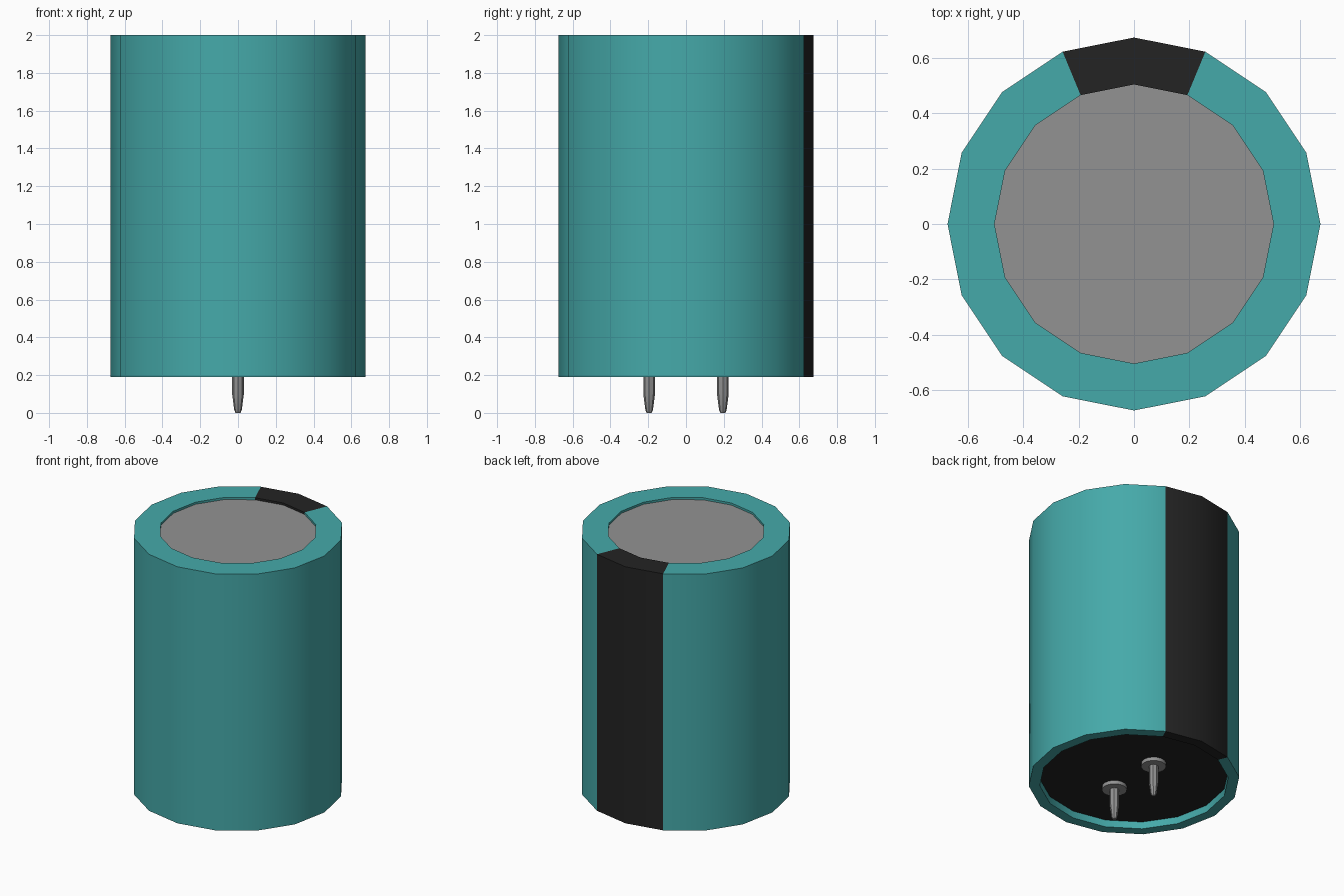
import bpy, bmesh, math

cube = bpy.data.objects.get("Cube")
if cube:
    bpy.data.objects.remove(cube, do_unlink=True)


def material(name, color):
    m = bpy.data.materials.new(name)
    m.use_nodes = True
    m.diffuse_color = (*color, 1)
    m.node_tree.nodes["Principled BSDF"].inputs["Base Color"].default_value = (*color, 1)
    return m


teal = material("teal sleeve", (0.06, 0.40, 0.40))
black = material("black", (0.017, 0.017, 0.017))
grey = material("grey metal", (0.29, 0.29, 0.29))


def lathe(name, profile, sides, mats, y=0, closed=False):
    """Revolve (radius, z) points about a vertical axis; open profiles get end caps."""
    bm = bmesh.new()
    rings = []
    for r, z in profile:
        angles = [math.tau * i / sides for i in range(sides)]
        rings.append([bm.verts.new((r * math.cos(a), y + r * math.sin(a), z)) for a in angles])
    pairs = list(zip(rings, rings[1:]))
    if closed:
        pairs.append((rings[-1], rings[0]))
    else:
        bm.faces.new(rings[0])
        bm.faces.new(rings[-1])
    for low, high in pairs:
        for i in range(sides):
            j = (i + 1) % sides
            bm.faces.new((low[i], low[j], high[j], high[i]))
    bmesh.ops.recalc_face_normals(bm, faces=bm.faces)
    mesh = bpy.data.meshes.new(name)
    bm.to_mesh(mesh)
    bm.free()
    obj = bpy.data.objects.new(name, mesh)
    bpy.context.collection.objects.link(obj)
    for m in mats:
        mesh.materials.append(m)
    bpy.ops.object.select_all(action="DESELECT")
    obj.select_set(True)
    bpy.context.view_layer.objects.active = obj
    bpy.ops.object.shade_smooth_by_angle(angle=math.radians(30))
    return obj


BOTTOM, TOP, SIDES = 0.19, 2.0, 16
PLATE, LID = 0.24, 1.985

# Sleeve with rolled-in rims, and a dark stripe down the back
sleeve = lathe("sleeve", [(0.605, PLATE), (0.605, BOTTOM), (0.675, BOTTOM),
                          (0.675, TOP), (0.505, TOP), (0.505, LID)],
               SIDES, [teal, black], closed=True)
for face in sleeve.data.polygons:
    c = face.center
    if abs(math.atan2(c.x, c.y)) < math.tau / SIDES:
        face.material_index = 1

# Metal lid and black base inside the rims
lathe("lid", [(0.505, LID - 0.02), (0.505, LID)], SIDES, [grey])
lathe("base", [(0.605, PLATE), (0.605, PLATE + 0.02)], SIDES, [black])

# Two tapered pins with collars
for side, y in (("front", -0.195), ("back", 0.195)):
    lathe(side + "_collar", [(0.08, PLATE - 0.025), (0.08, PLATE + 0.01)], 16, [grey], y)
    lathe(side + "_pin", [(0.013, 0), (0.02, 0.015), (0.031, 0.10), (0.031, PLATE)],
          8, [grey], y)
